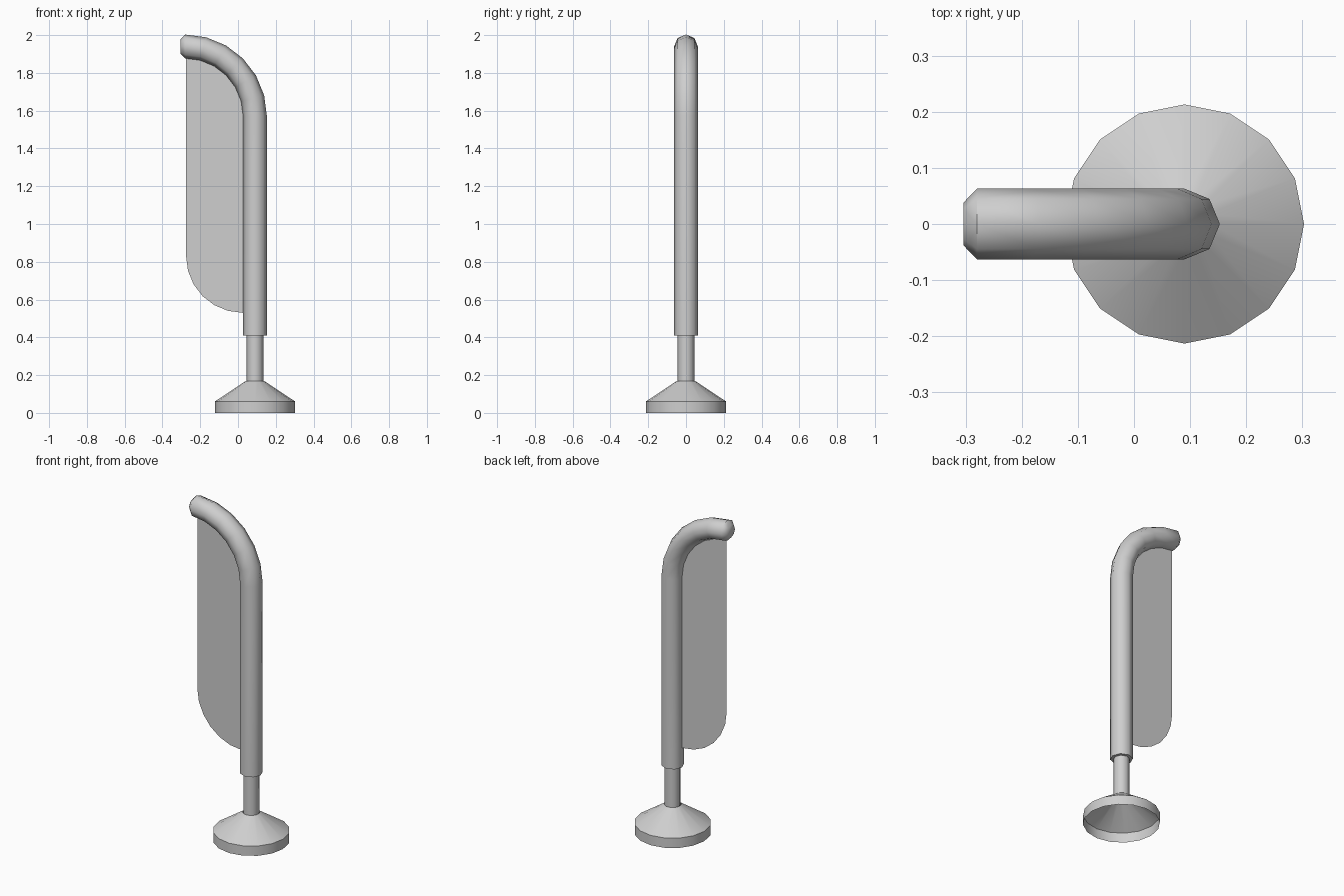
import bpy, bmesh
from math import sin, cos, pi, radians

cube = bpy.data.objects.get("Cube")
if cube:
    bpy.data.objects.remove(cube)

grey = bpy.data.materials.new("light_grey")
grey.use_nodes = True
colour = (0.62, 0.62, 0.62, 1)
grey.diffuse_color = colour
grey.node_tree.nodes["Principled BSDF"].inputs["Base Color"].default_value = colour

POLE_X = 0.09              # axis of the pole and base
BEND_X, BEND_Z = -0.28, 1.57   # centre of the bend
BEND_R = POLE_X - BEND_X
POLE_R = 0.063


def finish(name, bm, smooth=True):
    mesh = bpy.data.meshes.new(name)
    bm.to_mesh(mesh)
    bm.free()
    mesh.materials.append(grey)
    if smooth:
        mesh.shade_smooth()
        mesh.set_sharp_from_angle(angle=radians(50))
    obj = bpy.data.objects.new(name, mesh)
    bpy.context.collection.objects.link(obj)
    return obj


def sweep(name, sections, sides, caps=True):
    """Join rings given as (x, z, tilt, radius); tilt turns them in the xz plane."""
    bm = bmesh.new()
    rings = []
    for x, z, tilt, r in sections:
        ring = []
        for i in range(sides):
            a = 2 * pi * i / sides
            out = r * cos(a)
            ring.append(bm.verts.new((x + out * cos(tilt), r * sin(a), z + out * sin(tilt))))
        rings.append(ring)
    for low, high in zip(rings, rings[1:]):
        for i in range(sides):
            j = (i + 1) % sides
            bm.faces.new((low[i], low[j], high[j], high[i]))
    if caps:
        bm.faces.new(rings[0][::-1])
        bm.faces.new(rings[-1])
    return finish(name, bm)


# Hollow flared base, open underneath
sweep("base", [(POLE_X, z, 0, r) for z, r in ((0, 0.213), (0.06, 0.213), (0.17, 0.047))],
      16, caps=False)

# Thin lower post
sweep("lower_post", [(POLE_X, 0.165, 0, 0.045), (POLE_X, 0.43, 0, 0.045)], 8)

# Main pole with a quarter bend and a chamfered tip
bend = [i * pi / 12 for i in range(7)]
arc = [(BEND_X + BEND_R * cos(a), BEND_Z + BEND_R * sin(a)) for a in bend]
sections = [(POLE_X, 0.41, 0, POLE_R)]
sections += [(x, z, a, POLE_R) for (x, z), a in zip(arc, bend)]
sections.append((BEND_X - 0.024, BEND_Z + BEND_R, pi / 2, 0.038))
sweep("bent_pole", sections, 8)

# Flat panel hung between the bend and the pole, rounded at its lower corner
corner = [(0.025 - 0.3 * cos(i * pi / 12), 0.83 - 0.3 * sin(i * pi / 12)) for i in range(7)]
outline = [(-0.275, BEND_Z + BEND_R)] + corner + [(POLE_X, 0.53)] + arc[:-1]
bm = bmesh.new()
bm.faces.new([bm.verts.new((x, 0, z)) for x, z in outline])
bmesh.ops.triangulate(bm, faces=bm.faces[:])
finish("panel", bm, smooth=False)
